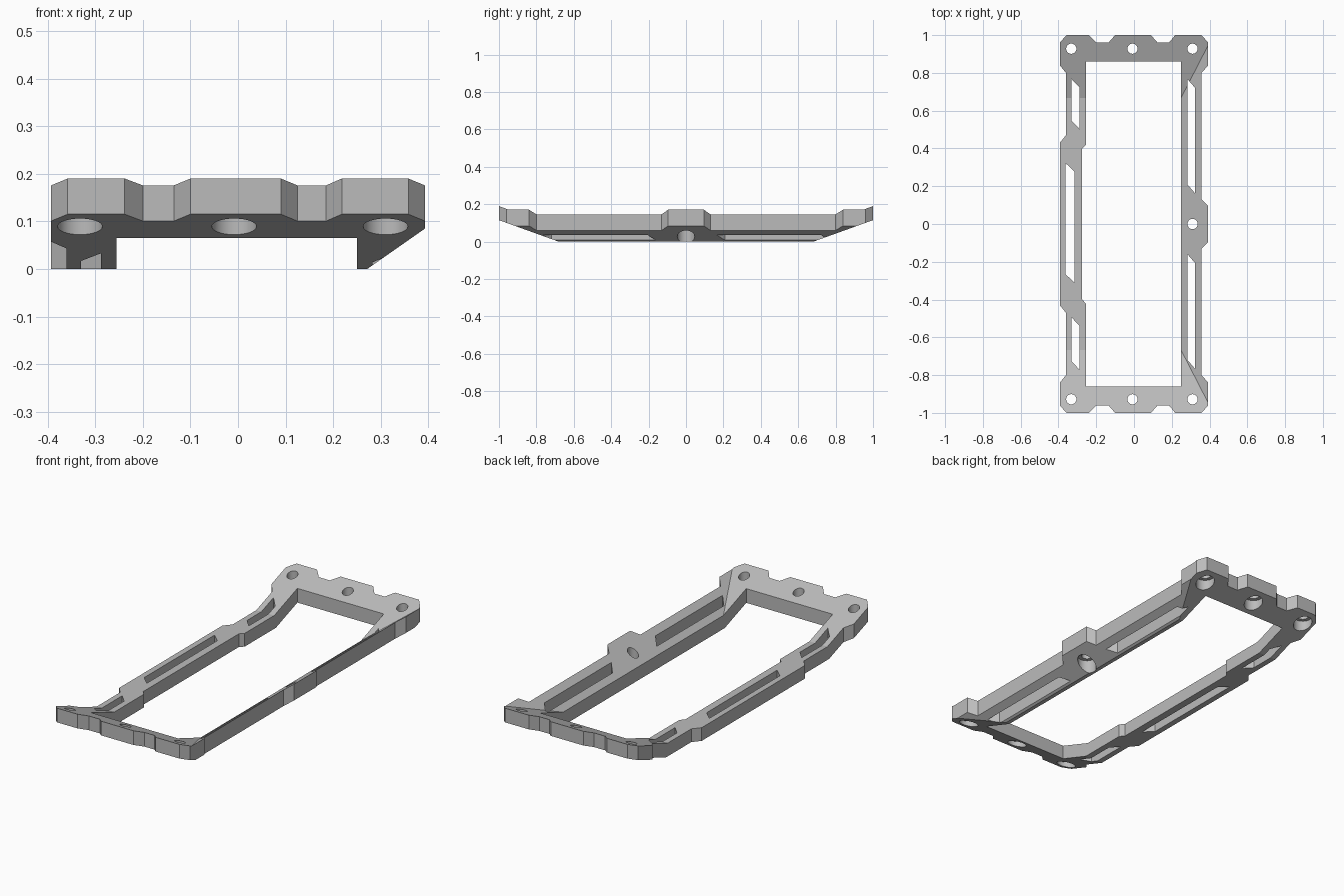
import bpy, bmesh, math
from mathutils import Vector

if "Cube" in bpy.data.objects:
    bpy.data.objects.remove(bpy.data.objects["Cube"])

grey = bpy.data.materials.new("plain grey")
grey.diffuse_color = (0.50, 0.50, 0.50, 1)
grey.use_nodes = True
grey.node_tree.nodes["Principled BSDF"].inputs["Base Color"].default_value = grey.diffuse_color


def finish(name, bm):
    bmesh.ops.recalc_face_normals(bm, faces=bm.faces)
    mesh = bpy.data.meshes.new(name)
    bm.to_mesh(mesh)
    bm.free()
    mesh.materials.append(grey)
    ob = bpy.data.objects.new(name, mesh)
    bpy.context.collection.objects.link(ob)
    return ob


def prisms(name, loops):
    """Vertical prisms, one for each (outline, bottom, top)."""
    bm = bmesh.new()
    for pts, z0, z1 in loops:
        face = bm.faces.new([bm.verts.new((x, y, z0)) for x, y in pts])
        new = bmesh.ops.extrude_face_region(bm, geom=[face])["geom"]
        verts = [v for v in new if isinstance(v, bmesh.types.BMVert)]
        bmesh.ops.translate(bm, verts=verts, vec=(0, 0, z1 - z0))
    return finish(name, bm)


def space_above(name, floor, end, side):
    """Solid above a flat floor, two rising end planes and one rising side plane."""
    bm = bmesh.new()
    bmesh.ops.create_cube(bm, size=4)
    bmesh.ops.translate(bm, verts=bm.verts, vec=(0, 0, floor + 2))
    for co, n in (((0, 1, end), (0, -0.36, 1)), ((0, -1, end), (0, 0.36, 1)),
                  ((0.393, 0, side), (-0.7, 0, 1))):
        bmesh.ops.bisect_plane(bm, geom=bm.verts[:] + bm.edges[:] + bm.faces[:],
                               plane_co=co, plane_no=Vector(n).normalized(), clear_inner=True)
        bmesh.ops.holes_fill(bm, edges=[e for e in bm.edges if e.is_boundary])
    return finish(name, bm)


def circle(x, y, r, n=32):
    return [(x + r * math.cos(i * math.tau / n), y + r * math.sin(i * math.tau / n)) for i in range(n)]


def mirrored(half):
    """Close a half outline by mirroring it front to back."""
    return half + [(x, -y) for x, y in reversed(half)]


# Outer outline: left edge, notched end, right edge
outer = mirrored([
    (-0.393, 0.43), (-0.36, 0.47), (-0.36, 0.80), (-0.393, 0.84), (-0.393, 0.96), (-0.358, 1),
    (-0.238, 1), (-0.2, 0.96), (-0.135, 0.96), (-0.1, 1), (0.09, 1), (0.125, 0.96),
    (0.185, 0.96), (0.218, 1), (0.358, 1), (0.393, 0.96), (0.393, 0.84), (0.358, 0.80),
    (0.358, 0.13), (0.393, 0.095)])
frame = prisms("bent_frame", [(outer, -0.5, 0.5)])

# Large window and slanted slots (x inner/outer, four y values)
window = mirrored([(-0.275, 0.40), (-0.255, 0.42), (-0.255, 0.86), (0.25, 0.86)])


def slot(x0, x1, top, bottom):
    return [(x0, top), (x1, top - 0.045), (x1, bottom - 0.045), (x0, bottom)]


openings = [window, slot(-0.33, -0.288, 0.767, 0.547), slot(-0.33, -0.288, -0.495, -0.727),
            slot(-0.362, -0.315, 0.322, -0.266), slot(0.283, 0.322, 0.767, 0.209),
            slot(0.283, 0.322, -0.16, -0.72)]
cut_openings = prisms("opening_cutter", [(p, -1, 1) for p in openings])

# Screw holes with wider bores from below
ends = [(x, s * 0.928) for x in (-0.332, -0.008, 0.31) for s in (1, -1)]
cut_holes = prisms("hole_cutter", [(circle(x, y, 0.027), -1, 1) for x, y in ends + [(0.31, 0)]])
cut_bores = prisms("bore_cutter", [(circle(x, y, 0.047), -1, 0.13) for x, y in ends]
                   + [(circle(0.31, 0, 0.047), -1, 0.072)])

# Bent lower and upper surfaces
under = space_above("underside_cutter", 0, 0.115, 0.085)
over = space_above("topside_cutter", 0.07, 0.19, 0.171)

cutters = [(under, 'INTERSECT'), (over, 'DIFFERENCE'), (cut_openings, 'DIFFERENCE'),
           (cut_bores, 'DIFFERENCE'), (cut_holes, 'DIFFERENCE')]
for ob, op in cutters:
    ob.hide_render = True
    mod = frame.modifiers.new(ob.name, 'BOOLEAN')
    mod.operation, mod.object, mod.solver = op, ob, 'EXACT'
bpy.context.view_layer.update()
frame.data = bpy.data.meshes.new_from_object(frame.evaluated_get(bpy.context.evaluated_depsgraph_get()))
frame.modifiers.clear()
for ob, _ in cutters:
    bpy.data.objects.remove(ob)
frame.data.materials.clear()
frame.data.materials.append(grey)
for p in frame.data.polygons:
    p.material_index = 0

# Round hole walls are smooth, everything else stays crisp
bpy.context.view_layer.objects.active = frame
frame.select_set(True)
bpy.ops.object.shade_smooth_by_angle(angle=math.radians(15))
